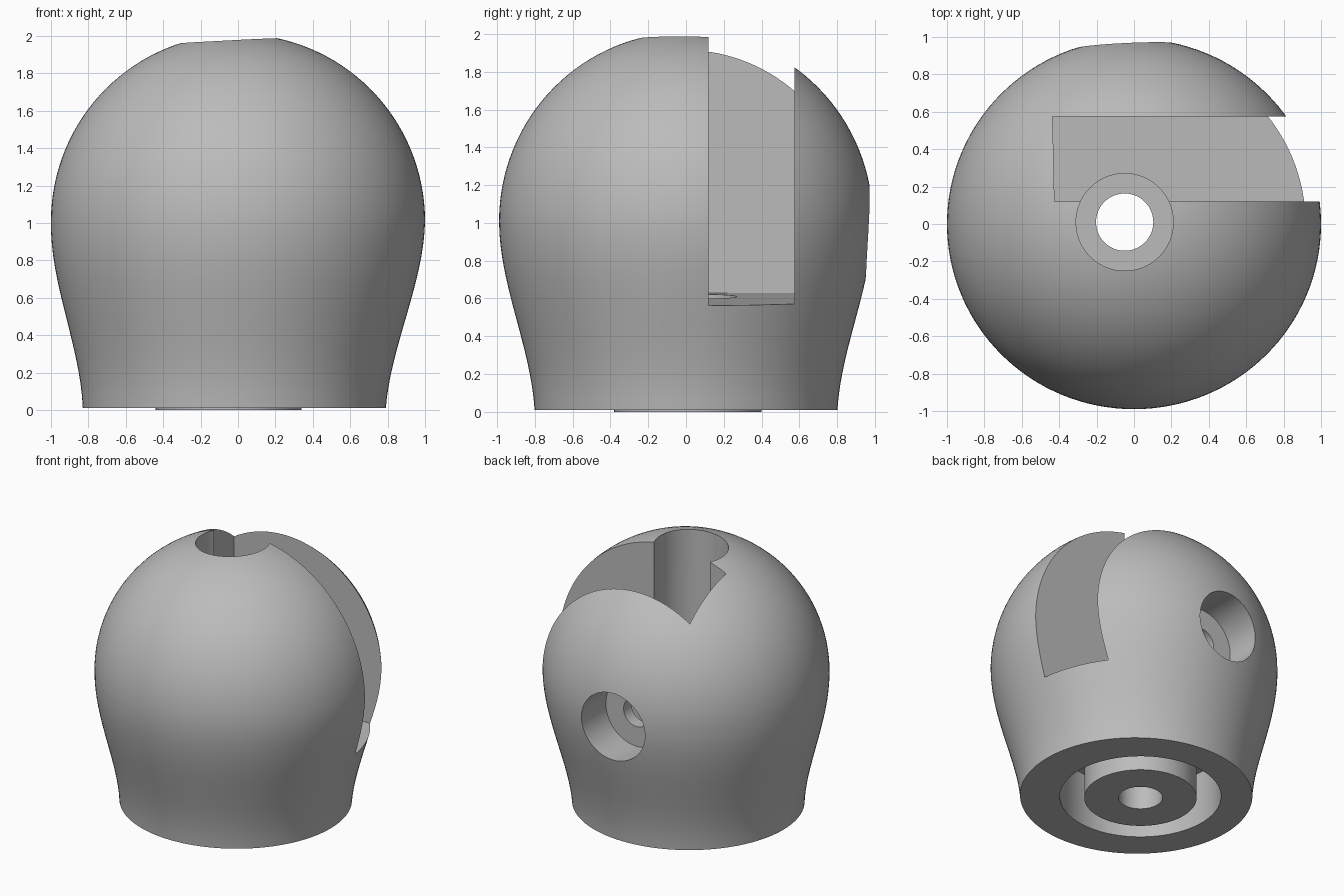
import bpy, bmesh, math
from mathutils import Matrix

cube = bpy.data.objects.get("Cube")
if cube:
    bpy.data.objects.remove(cube, do_unlink=True)

GREY = (0.5, 0.5, 0.5, 1)
grey = bpy.data.materials.new("plain grey")
grey.use_nodes = True
grey.diffuse_color = GREY
grey.node_tree.nodes["Principled BSDF"].inputs["Base Color"].default_value = GREY

AXIS = (-0.05, 0.01)      # centre of the bores
MID = 1.01                # height of the widest section


def finish(name, bm):
    bmesh.ops.recalc_face_normals(bm, faces=bm.faces)
    mesh = bpy.data.meshes.new(name)
    bm.to_mesh(mesh)
    bm.free()
    mesh.materials.append(grey)
    obj = bpy.data.objects.new(name, mesh)
    bpy.context.collection.objects.link(obj)
    return obj


def lathe(name, profile, closed=False, steps=128):
    """Spin a (radius, height) profile about z."""
    bm = bmesh.new()
    verts = [bm.verts.new((r, 0, z)) for r, z in profile]
    edges = [bm.edges.new(pair) for pair in zip(verts, verts[1:])]
    if closed:
        edges.append(bm.edges.new((verts[-1], verts[0])))
    bmesh.ops.spin(bm, geom=verts + edges, axis=(0, 0, 1), cent=(0, 0, 0),
                   steps=steps, angle=2 * math.pi)
    bmesh.ops.remove_doubles(bm, verts=bm.verts, dist=1e-5)
    return finish(name, bm)


def cylinder(name, radius, low, high):
    return lathe(name, [(0, low), (radius, low), (radius, high), (0, high)], steps=96)


def cut(target, cutter):
    mod = target.modifiers.new("cut", "BOOLEAN")
    mod.operation, mod.solver, mod.object = "DIFFERENCE", "EXACT", cutter
    bpy.context.view_layer.objects.active = target
    bpy.ops.object.modifier_apply(modifier=mod.name)
    bpy.data.objects.remove(cutter, do_unlink=True)


# Body: flared neck running into a dome
profile = [(0, 0.01)]
for i in range(16):
    t = i / 16
    r = 0.81 + 0.19 * (3 * t**2 - 2 * t**3) + 0.06 * (t**3 - 2 * t**2 + t)
    profile.append((r, 0.01 + t * (MID - 0.01)))
for i in range(33):
    a = math.pi / 2 * i / 32
    profile.append((math.cos(a) if i < 32 else 0, MID + math.sin(a)))
body = lathe("knob_body", profile)
for v in body.data.vertices:
    v.co.x -= 0.02 * max(0, 1 - v.co.z / MID)   # neck leans slightly
    v.co.y *= 0.99

# Side slot: open at the top and one side, with a slightly sloping floor
bm = bmesh.new()
bmesh.ops.create_cube(bm, size=1)
for v in bm.verts:
    back, outer, top = v.co.y > 0, v.co.x > 0, v.co.z > 0
    x = 1.3 if outer else (-0.435 if back else -0.425)
    v.co = (x, 0.575 if back else 0.12, 2.3 if top else 0.608 - 0.05 * x)
cut(body, finish("slot_cutter", bm))

# Vertical counterbore and the recess underneath
for radius, low, high in ((0.26, 0.5, 2.3), (0.153, 0.3, 0.8), (0.56, -0.2, 0.42)):
    cutter = cylinder("bore_cutter", radius, low, high)
    cutter.data.transform(Matrix.Translation((*AXIS, 0)))
    cut(body, cutter)

# Counterbored screw hole in the back
for radius, near, far in ((0.26, 0.67, 1.3), (0.11, 0.1, 0.8)):
    cutter = cylinder("screw_cutter", radius, near, far)
    cutter.data.transform(Matrix.Translation((AXIS[0], 0, 0.955))
                          @ Matrix.Rotation(-math.pi / 2, 4, "X"))
    cut(body, cutter)

# Hollow post in the recess
post = lathe("centre_post", [(0.153, 0), (0.39, 0), (0.39, 0.42), (0.153, 0.42)], closed=True)
post.location = (*AXIS, 0)

for obj in (body, post):
    bpy.ops.object.select_all(action="DESELECT")
    obj.select_set(True)
    bpy.context.view_layer.objects.active = obj
    bpy.ops.object.shade_smooth_by_angle(angle=math.radians(25))
